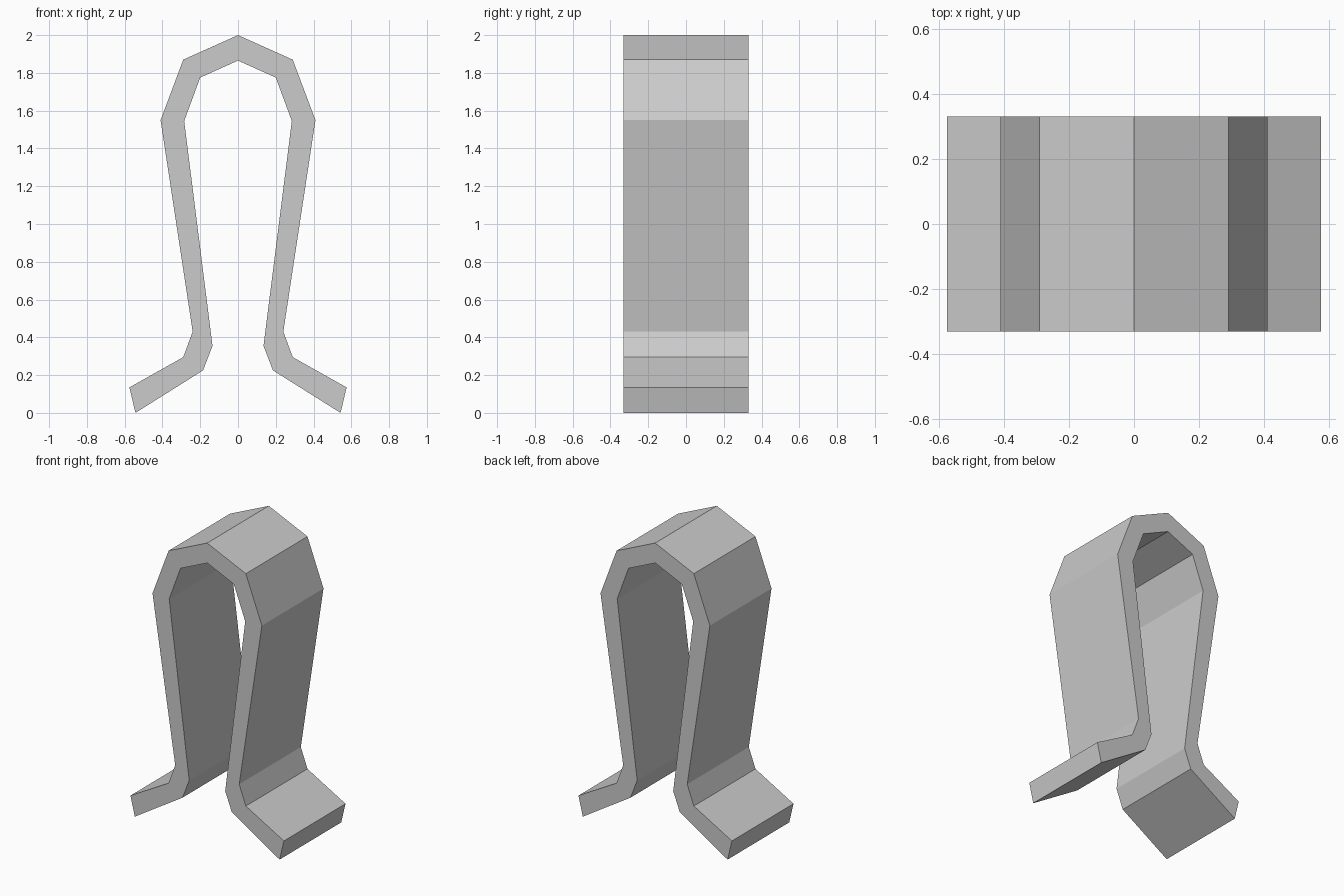
import bpy
import bmesh

# Remove the default cube
cube = bpy.data.objects.get("Cube")
if cube:
    bpy.data.objects.remove(cube, do_unlink=True)

DEPTH = 0.66

# Plain grey metal
grey = bpy.data.materials.new("light grey")
grey.use_nodes = True
colour = (0.6, 0.6, 0.6, 1.0)
grey.diffuse_color = colour
grey.node_tree.nodes["Principled BSDF"].inputs["Base Color"].default_value = colour

# Half of the bent strip, from crown to foot: outer and inner edges (x, z)
outer = [(0, 2.0), (0.29, 1.87), (0.41, 1.55), (0.24, 0.43), (0.29, 0.295), (0.575, 0.135)]
inner = [(0, 1.865), (0.2, 1.775), (0.285, 1.545), (0.135, 0.355), (0.185, 0.225), (0.543, 0.0)]


def mirrored(points):
    """Full edge from the left foot over the crown to the right foot."""
    return points[::-1] + [(-x, z) for x, z in points[1:]]


# Sweep the strip's four-cornered section along both edges
bm = bmesh.new()
rings = []
for (ox, oz), (ix, iz) in zip(mirrored(outer), mirrored(inner)):
    corners = [(ox, -DEPTH / 2, oz), (ox, DEPTH / 2, oz),
               (ix, DEPTH / 2, iz), (ix, -DEPTH / 2, iz)]
    rings.append([bm.verts.new(c) for c in corners])
for a, b in zip(rings, rings[1:]):
    for i in range(4):
        j = (i + 1) % 4
        bm.faces.new((a[i], a[j], b[j], b[i]))

# Close the foot ends
bm.faces.new(rings[0])
bm.faces.new(rings[-1])
bmesh.ops.recalc_face_normals(bm, faces=bm.faces)

mesh = bpy.data.meshes.new("spring_clip")
bm.to_mesh(mesh)
bm.free()
mesh.materials.append(grey)
clip = bpy.data.objects.new("spring_clip", mesh)
bpy.context.collection.objects.link(clip)
